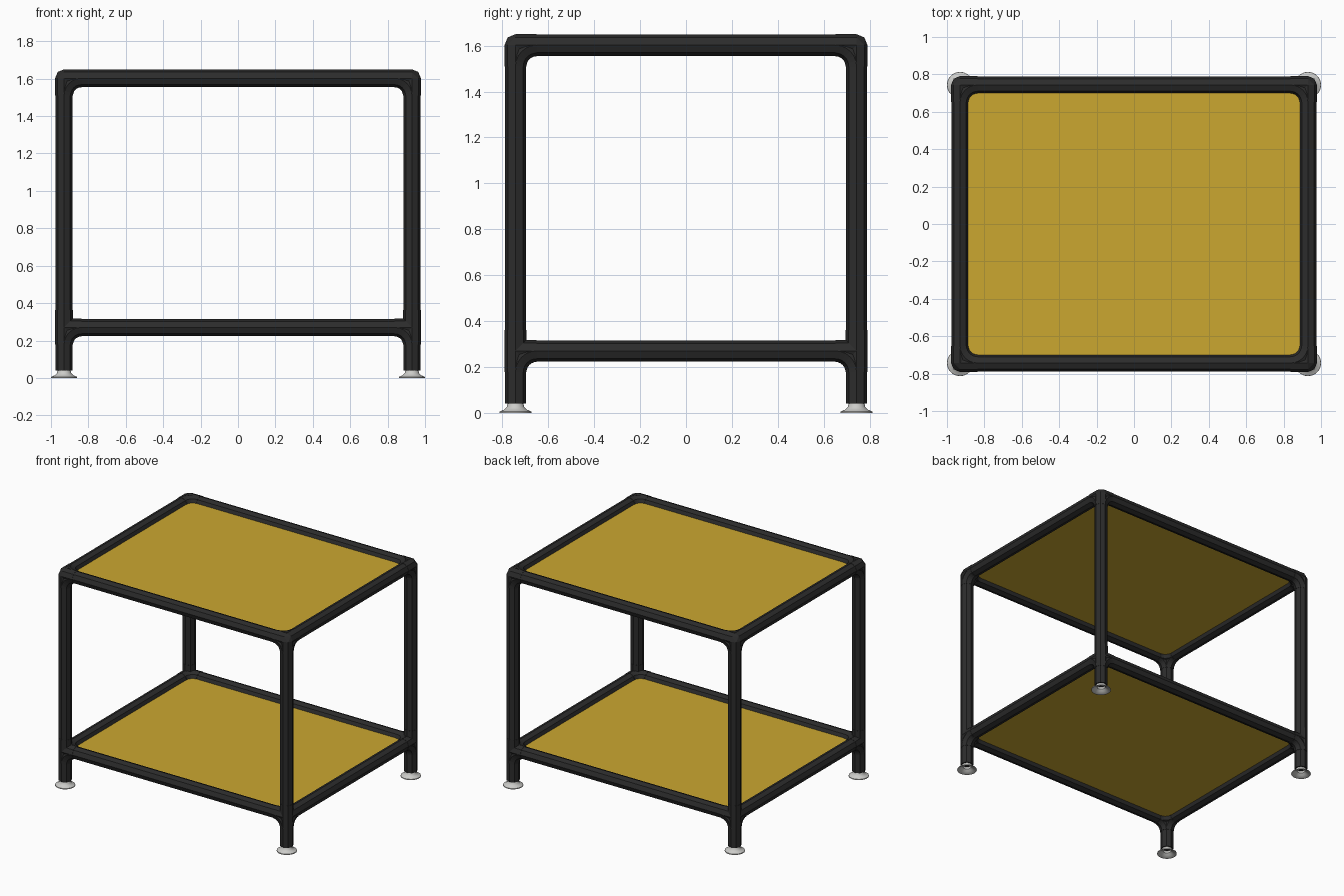
import bpy
import bmesh
import math
from mathutils import Vector

if "Cube" in bpy.data.objects:
    bpy.data.objects.remove(bpy.data.objects["Cube"], do_unlink=True)

POST_X, POST_Y = 0.93, 0.743
TOP_Z, LOW_Z = 1.602, 0.27
PIPE_R, JOINT_R, ARM = 0.046, 0.048, 0.092
SIDES = 8


def material(name, color, roughness=0.6):
    mat = bpy.data.materials.new(name)
    mat.use_nodes = True
    mat.diffuse_color = (*color, 1)
    bsdf = mat.node_tree.nodes["Principled BSDF"]
    bsdf.inputs["Base Color"].default_value = (*color, 1)
    bsdf.inputs["Roughness"].default_value = roughness
    return mat


BLACK = material("black_tube", (0.025, 0.025, 0.025))
YELLOW = material("yellow_panel", (0.6, 0.39, 0.03))
GREY = material("light_grey_foot", (0.6, 0.6, 0.58))


def finish(name, bm, mat):
    bmesh.ops.recalc_face_normals(bm, faces=bm.faces)
    mesh = bpy.data.meshes.new(name)
    bm.to_mesh(mesh)
    bm.free()
    mesh.materials.append(mat)
    obj = bpy.data.objects.new(name, mesh)
    bpy.context.collection.objects.link(obj)
    return obj


def ring(bm, center, normal, tangent, radius):
    side = tangent.cross(normal).normalized()
    return [bm.verts.new(center + radius * (normal * math.cos(a) + side * math.sin(a)))
            for a in (math.tau * i / SIDES for i in range(SIDES))]


def sweep(bm, points, tangents, normal, radius):
    """Capped tube along a path lying in the plane across normal."""
    rings = [ring(bm, p, normal, t, radius) for p, t in zip(points, tangents)]
    for a, b in zip(rings, rings[1:]):
        for i in range(SIDES):
            j = (i + 1) % SIDES
            bm.faces.new((a[i], a[j], b[j], b[i]))
    bm.faces.new(rings[0])
    bm.faces.new(rings[-1])


def straight(bm, start, end, radius):
    t = (end - start).normalized()
    normal = Vector((1, 0, 0)) if abs(t.z) > 0.5 else Vector((0, 0, 1))
    sweep(bm, [start, end], [t, t], normal, radius)


def pipe(name, start, end):
    bm = bmesh.new()
    straight(bm, Vector(start), Vector(end), PIPE_R)
    finish(name, bm, BLACK)


def elbow(bm, center, u, v):
    """Quarter bend joining the ends of arms u and v."""
    pivot = center + ARM * (u + v)
    points, tangents = [], []
    for i in range(7):
        a = math.pi / 2 * i / 6
        points.append(pivot - ARM * (v * math.cos(a) + u * math.sin(a)))
        tangents.append(v * math.cos(a + math.pi / 2) * -1 - u * math.cos(a))
    sweep(bm, points, tangents, u.cross(v), JOINT_R)


def joint(name, center, sx, sy, through):
    bm = bmesh.new()
    center = Vector(center)
    arms = [Vector((-sx, 0, 0)), Vector((0, -sy, 0)), Vector((0, 0, -1))]
    # Chamfered corner block
    block = []
    for arm in arms:
        normal = arms[0] if abs(arm.z) > 0.5 else arms[2]
        block += ring(bm, center, normal, arm, JOINT_R)
    hull = bmesh.ops.convex_hull(bm, input=block)
    spare = {g for g in hull["geom_interior"] if isinstance(g, bmesh.types.BMVert)}
    bmesh.ops.delete(bm, geom=list(spare), context="VERTS")
    # Sockets and the bends between them
    for arm in arms:
        straight(bm, center, center + arm * ARM, JOINT_R)
    for i in range(3):
        elbow(bm, center, arms[i], arms[(i + 1) % 3])
    if through:
        straight(bm, center, center + Vector((0, 0, ARM)), JOINT_R)
    finish(name, bm, BLACK)


def foot(name, x, y):
    """Hollow bell-shaped glide."""
    profile = [(0.026, 0.045), (0.028, 0.024), (0.042, 0.012), (0.064, 0),
               (0.07, 0), (0.069, 0.006), (0.05, 0.014), (0.038, 0.026),
               (0.034, 0.045)]
    bm = bmesh.new()
    verts = [bm.verts.new((r, 0, z)) for r, z in profile]
    edges = [bm.edges.new(pair) for pair in zip(verts, verts[1:])]
    bmesh.ops.spin(bm, geom=verts + edges, cent=(0, 0, 0), axis=(0, 0, 1),
                   angle=math.tau, steps=32, use_duplicate=False)
    bmesh.ops.remove_doubles(bm, verts=bm.verts, dist=0.0005)
    obj = finish(name, bm, GREY)
    obj.location = (x, y, 0)
    bpy.ops.object.select_all(action="DESELECT")
    obj.select_set(True)
    bpy.context.view_layer.objects.active = obj
    bpy.ops.object.shade_smooth_by_angle(angle=math.radians(40))


def panel(name, z):
    bm = bmesh.new()
    bmesh.ops.create_cube(bm, size=1)
    bmesh.ops.scale(bm, verts=bm.verts, vec=(2 * POST_X - 0.06, 2 * POST_Y - 0.06, 0.016))
    bmesh.ops.translate(bm, verts=bm.verts, vec=(0, 0, z))
    finish(name, bm, YELLOW)


# Posts, corner joints and feet
for sx, side in ((1, "left"), (-1, "right")):
    for sy, end in ((-1, "front"), (1, "back")):
        x, y, tag = sx * POST_X, sy * POST_Y, f"{end}_{side}"
        pipe(tag + "_post", (x, y, 0.04), (x, y, TOP_Z - 0.05))
        joint(tag + "_top_joint", (x, y, TOP_Z), sx, sy, False)
        joint(tag + "_lower_joint", (x, y, LOW_Z), sx, sy, True)
        foot(tag + "_foot", x, y)

# Rails and shelf panels on both levels
for level, z in (("top", TOP_Z), ("lower", LOW_Z)):
    for s, end, side in ((-1, "front", "right"), (1, "back", "left")):
        x, y = POST_X - 0.05, POST_Y - 0.05
        pipe(f"{level}_{end}_rail", (-x, s * POST_Y, z), (x, s * POST_Y, z))
        pipe(f"{level}_{side}_rail", (s * POST_X, -y, z), (s * POST_X, y, z))
    panel(level + "_panel", z)
